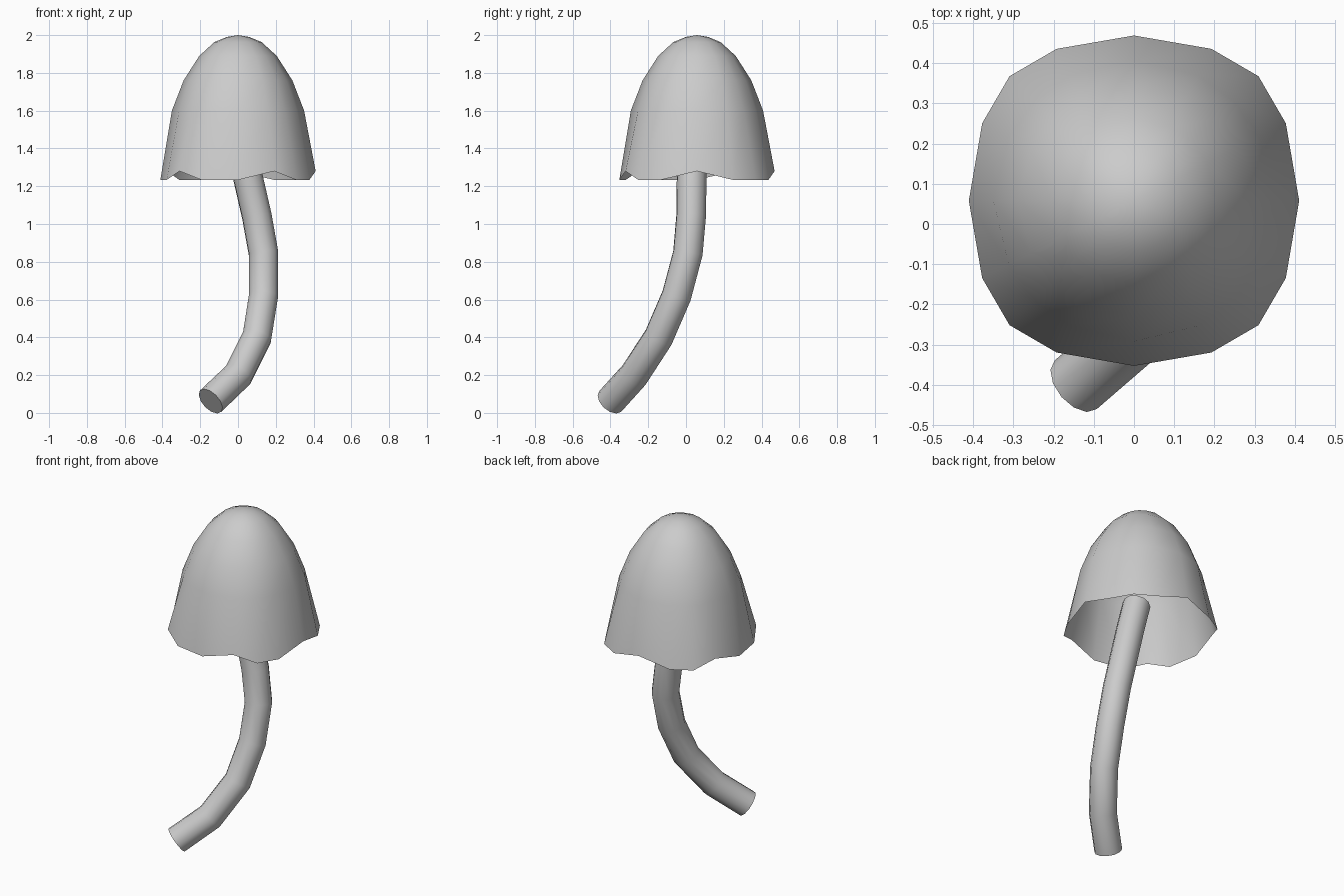
import bpy, bmesh
from math import cos, sin, radians

if "Cube" in bpy.data.objects:
    bpy.data.objects.remove(bpy.data.objects["Cube"])

# Bell-shaped cap: thin open shell with a wavy rim
CY = 0.058
quarter = [0, 27, 45, 63]
angles = [radians(90 * q + a) for q in range(4) for a in quarter]
rim_radii = [0.411, 0.424, 0.438, 0.424]
raised = {0, 4, 7, 10, 13}
profile = [(0.350, 1.60), (0.288, 1.76), (0.205, 1.89), (0.125, 1.963), (0.06, 1.99)]

bm = bmesh.new()
rings = [[]]
for i, a in enumerate(angles):
    r = rim_radii[i % 4]
    z = 1.28 if i in raised else 1.233
    rings[0].append(bm.verts.new((r * cos(a), CY + r * sin(a), z)))
for r, z in profile:
    rings.append([bm.verts.new((r * cos(a), CY + r * sin(a), z)) for a in angles])
n = len(angles)
for lo, hi in zip(rings, rings[1:]):
    for i in range(n):
        j = (i + 1) % n
        bm.faces.new((lo[i], lo[j], hi[j], hi[i]))
apex = bm.verts.new((0, CY, 2.0))
for i in range(n):
    bm.faces.new((rings[-1][i], rings[-1][(i + 1) % n], apex))
for f in bm.faces:
    f.smooth = True
mesh = bpy.data.meshes.new("mushroom_cap")
bm.to_mesh(mesh)
bm.free()
bpy.context.collection.objects.link(bpy.data.objects.new("mushroom_cap", mesh))

# Curved stem: round tube along a bent path, ending inside the cap
path = [(-0.145, -0.40, 0.062), (0.0, -0.275, 0.20), (0.10, -0.145, 0.40),
        (0.135, -0.05, 0.62), (0.135, 0.01, 0.845), (0.10, 0.027, 1.04),
        (0.052, 0.03, 1.25), (0.0, 0.022, 1.43)]
curve = bpy.data.curves.new("mushroom_stem", 'CURVE')
curve.dimensions = '3D'
curve.bevel_depth = 0.08
curve.bevel_resolution = 4
curve.use_fill_caps = True
spline = curve.splines.new('POLY')
spline.points.add(len(path) - 1)
for p, co in zip(spline.points, path):
    p.co = (*co, 1)
stem = bpy.data.objects.new("mushroom_stem", curve)
bpy.context.collection.objects.link(stem)
bpy.context.view_layer.objects.active = stem
stem.select_set(True)
bpy.ops.object.convert(target='MESH')
bpy.ops.object.shade_smooth_by_angle(angle=radians(40))
